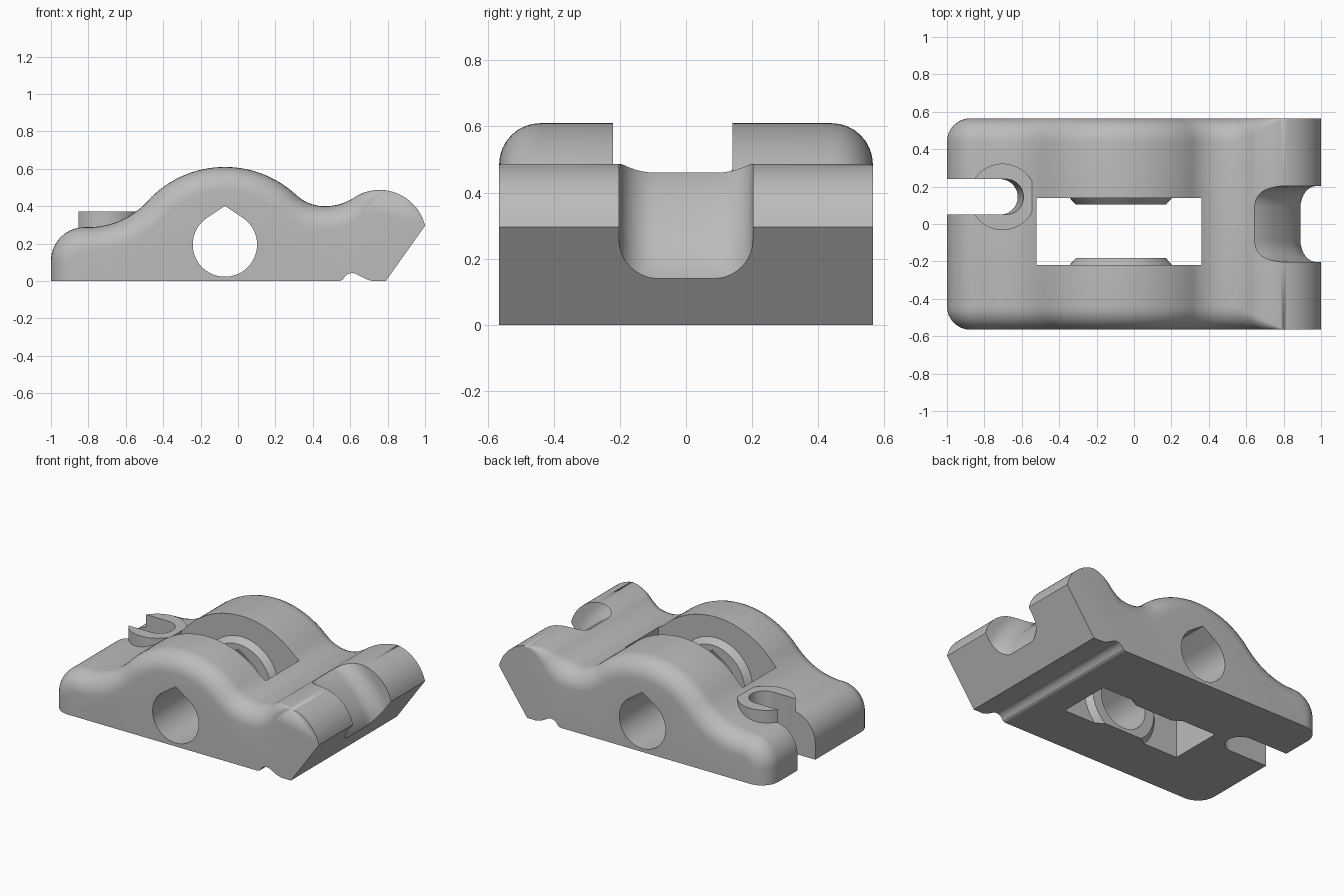
import bpy, bmesh
from math import sin, cos, pi, radians, hypot

cube = bpy.data.objects.get("Cube")
if cube:
    bpy.data.objects.remove(cube, do_unlink=True)

GREY = (0.5, 0.5, 0.5, 1)
grey = bpy.data.materials.new("plain_grey")
grey.use_nodes = True
grey.diffuse_color = GREY
grey.node_tree.nodes["Principled BSDF"].inputs["Base Color"].default_value = GREY


def finish(bm, name):
    bmesh.ops.recalc_face_normals(bm, faces=bm.faces)
    mesh = bpy.data.meshes.new(name)
    bm.to_mesh(mesh)
    bm.free()
    mesh.materials.append(grey)
    ob = bpy.data.objects.new(name, mesh)
    bpy.context.collection.objects.link(ob)
    return ob


def arc(cx, cz, r, a0, a1, n):
    angles = [radians(a0 + (a1 - a0) * i / n) for i in range(n + 1)]
    return [(cx + r * cos(a), cz + r * sin(a)) for a in angles]


def unit(a, b):
    dx, dz = b[0] - a[0], b[1] - a[1]
    length = hypot(dx, dz)
    return dx / length, dz / length


def filleted_slab(name, path, closing, half, radius, steps=8):
    """Extrude a profile along y, rounding both side edges of the path part."""
    rings = []
    last = len(path) - 1
    for i, (x, z) in enumerate(path):
        before = unit(path[max(i - 1, 0)], path[max(i, 1)])
        after = unit(path[min(i, last - 1)], path[min(i + 1, last)])
        tx, tz = unit((0, 0), (before[0] + after[0], before[1] + after[1]))
        r = radius(x)
        ring = []
        for k in range(steps + 1):
            a = pi / 2 * k / steps
            inset = r * (1 - sin(a))
            ring.append((x + tz * inset, half - r * (1 - cos(a)), z - tx * inset))
        rings.append(ring)
    rings += [[(x, half, z)] * (steps + 1) for x, z in closing]

    bm = bmesh.new()
    shared = {}

    def vert(co):
        key = tuple(round(c, 5) for c in co)
        if key not in shared:
            shared[key] = bm.verts.new(co)
        return shared[key]

    loops = [[vert(c) for c in ring] + [vert((x, -y, z)) for x, y, z in reversed(ring)]
             for ring in rings]
    # Skin neighbouring rings, skipping collapsed corners
    for a, b in zip(loops, loops[1:] + loops[:1]):
        for k in range(len(a) - 1):
            corners = list(dict.fromkeys((a[k], a[k + 1], b[k + 1], b[k])))
            if len(corners) > 2:
                bm.faces.new(corners)
    for side in (0, -1):
        bm.faces.new([loop[side] for loop in loops])
    return finish(bm, name)


def prism(name, outline, place):
    """Sweep a 2D outline between the two positions given by place(u, v, end)."""
    bm = bmesh.new()
    ends = [[bm.verts.new(place(u, v, e)) for u, v in outline] for e in (0, 1)]
    n = len(outline)
    for i in range(n):
        j = (i + 1) % n
        bm.faces.new((ends[0][i], ends[0][j], ends[1][j], ends[1][i]))
    for ring in ends:
        bm.faces.new(ring)
    return finish(bm, name)


def box(name, lo, hi):
    outline = [(lo[0], lo[1]), (hi[0], lo[1]), (hi[0], hi[1]), (lo[0], hi[1])]
    return prism(name, outline, lambda u, v, e: (u, v, hi[2] if e else lo[2]))


def combine(target, tool, operation):
    mod = target.modifiers.new(tool.name, 'BOOLEAN')
    mod.operation = operation
    mod.solver = 'EXACT'
    mod.object = tool
    bpy.context.view_layer.objects.active = target
    bpy.ops.object.modifier_apply(modifier=mod.name)
    bpy.data.objects.remove(tool, do_unlink=True)


# Body: wavy profile made of tangent arcs, with a grooved underside
wave = [(-1, 0)]
wave += arc(-0.82, 0.108, 0.18, 180, 90, 14)
wave += arc(-0.8, 0.718, 0.43, 270, 317.6, 14)
wave += arc(-0.07, 0.05, 0.56, 137.6, 47.1, 28)[1:]
wave += arc(0.465, 0.626, 0.226, 227.1, 270, 12)[1:]
wave += arc(0.465, 0.69, 0.29, 270, 302.9, 14)[1:]
wave += arc(0.757, 0.237, 0.25, 122.9, 13.5, 28)[1:]
underside = [(0.79, 0), (0.72, 0), (0.69, 0.008), (0.655, 0.025), (0.63, 0.039),
             (0.61, 0.043), (0.59, 0.039), (0.572, 0.026), (0.56, 0.008), (0.545, 0)]
body = filleted_slab("clamp_body", wave, underside, 0.565,
                     lambda x: 0.125 * max(0, min(1, (0.8 - x) / 0.25)))

# Central window
combine(body, box("window_cutter", (-0.52, -0.22, -0.2), (0.36, 0.14, 1)), 'DIFFERENCE')

# Chamfered bosses on the window walls, around the cross hole
PIVOT_X, PIVOT_Z = -0.07, 0.195
circle = arc(0, 0, 1, 0, 354, 59)
for wall, s in ((0.14, 1), (-0.22, -1)):
    boss = prism("boss", circle, lambda u, v, e: (
        PIVOT_X + u * (0.24 if e else 0.285), wall + s * (-0.037 if e else 0.01),
        PIVOT_Z + v * (0.24 if e else 0.285)))
    combine(body, boss, 'UNION')
combine(body, box("base_cutter", (-0.5, -0.3, -0.5), (0.3, 0.3, 0)), 'DIFFERENCE')

# Teardrop cross hole
tip = 90 - 34
drop = arc(0, 0, 0.172, 180 - tip, 360 + tip, 48) + [(0, 0.207)]
combine(body, prism("cross_hole_cutter", drop, lambda u, v, e: (
    PIVOT_X + u, 1 - 2 * e, PIVOT_Z + v)), 'DIFFERENCE')

# Raised seat with an open, slightly leaning slot
combine(body, prism("seat", circle, lambda u, v, e: (
    -0.703 + 0.178 * u, 0.145 + 0.178 * v, 0.372 if e else 0.15)), 'UNION')
slot = arc(0, 0, 0.095, -90, 90, 24) + [(-0.6, 0.095), (-0.6, -0.095)]
combine(body, prism("slot_cutter", slot, lambda u, v, e: (
    -0.725 + u + 0.05 * e, 0.145 + v, -0.1 + 0.6 * e)), 'DIFFERENCE')

# Rounded notch over the nose
floor = [(0.89, -0.1), (0.89, 0.15), (0.875, 0.21), (0.845, 0.265), (0.8, 0.325),
         (0.75, 0.38), (0.7, 0.428), (0.645, 0.46), (0.45, 0.56)]
notch = filleted_slab("notch_cutter", floor, [(0.45, 0.9), (1.2, 0.9), (1.2, -0.1)],
                      0.203, lambda x: 0.11)
combine(body, notch, 'DIFFERENCE')

bpy.ops.object.select_all(action='DESELECT')
body.select_set(True)
bpy.context.view_layer.objects.active = body
bpy.ops.object.shade_smooth_by_angle(angle=radians(28))
